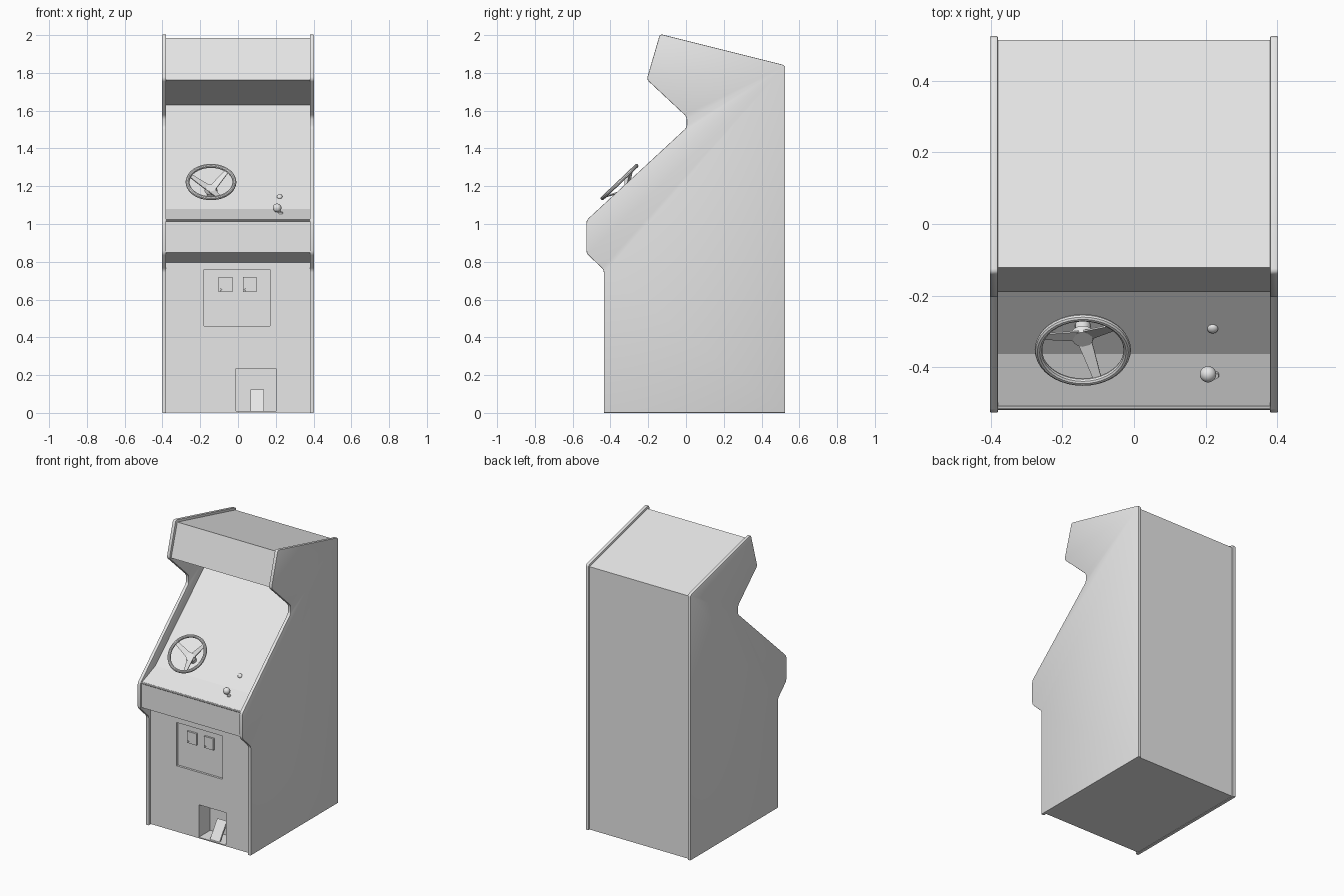
import bpy, bmesh, math
from mathutils import Vector, Matrix

if "Cube" in bpy.data.objects:
    bpy.data.objects.remove(bpy.data.objects["Cube"])

grey = bpy.data.materials.new("light grey")
grey.diffuse_color = (0.8, 0.8, 0.8, 1)
grey.use_nodes = True
grey.node_tree.nodes["Principled BSDF"].inputs["Base Color"].default_value = grey.diffuse_color


def finish(name, bm, smooth=True):
    bmesh.ops.recalc_face_normals(bm, faces=bm.faces)
    me = bpy.data.meshes.new(name)
    bm.to_mesh(me)
    bm.free()
    ob = bpy.data.objects.new(name, me)
    bpy.context.collection.objects.link(ob)
    me.materials.append(grey)
    if smooth:
        bpy.ops.object.select_all(action='DESELECT')
        ob.select_set(True)
        bpy.context.view_layer.objects.active = ob
        bpy.ops.object.shade_smooth_by_angle(angle=math.radians(35))
    return ob


def extrude_profile(pts, x0, x1):
    """Solid from a (y, z) profile extruded along x."""
    bm = bmesh.new()
    a = [bm.verts.new((x0, y, z)) for y, z in pts]
    b = [bm.verts.new((x1, y, z)) for y, z in pts]
    bm.faces.new(a)
    bm.faces.new(b[::-1])
    n = len(pts)
    for i in range(n):
        j = (i + 1) % n
        bm.faces.new((a[i], b[i], b[j], a[j]))
    bmesh.ops.recalc_face_normals(bm, faces=bm.faces)
    return bm


def box(name, x0, x1, y0, y1, z0, z1):
    bm = extrude_profile([(y0, z0), (y1, z0), (y1, z1), (y0, z1)], x0, x1)
    return finish(name, bm, False)


def rod(name, p, q, r1, r2, seg=16):
    p, q = Vector(p), Vector(q)
    d = q - p
    bm = bmesh.new()
    rot = d.to_track_quat('Z', 'Y').to_matrix().to_4x4()
    bmesh.ops.create_cone(bm, cap_ends=True, segments=seg, radius1=r1, radius2=r2,
                          depth=d.length, matrix=Matrix.Translation((p + q) / 2) @ rot)
    return finish(name, bm)


def ball(name, c, scale, rot=Matrix()):
    bm = bmesh.new()
    bmesh.ops.create_uvsphere(bm, u_segments=20, v_segments=12, radius=1,
                              matrix=Matrix.Translation(c) @ rot @ Matrix.Diagonal((*scale, 1)))
    return finish(name, bm)


# Side panels with softened outline and edges
SIDE = [(-0.435, 0), (0.525, 0), (0.525, 1.84), (-0.138, 2.006), (-0.208, 1.765),
        (0.003, 1.568), (0.003, 1.51), (-0.527, 1.02), (-0.527, 0.845), (-0.435, 0.757)]
for s, side in ((-1, "left"), (1, "right")):
    bm = extrude_profile(SIDE, 0.38 * s, 0.403 * s)
    corners = [e for e in bm.edges
               if abs(e.verts[0].co.x - e.verts[1].co.x) > 0.01 and e.verts[0].co.z > 0.1]
    bmesh.ops.bevel(bm, geom=corners, offset=0.014, segments=3, profile=0.5, affect='EDGES')
    rim = [e for e in bm.edges if abs(e.verts[0].co.x - e.verts[1].co.x) < 1e-5]
    bmesh.ops.bevel(bm, geom=rim, offset=0.004, segments=2, profile=0.5, affect='EDGES')
    finish(side + "_side_panel", bm)

# Cabinet body between the panels
BODY = [(-0.415, 0.003), (0.515, 0.003), (0.515, 1.826), (-0.122, 1.985), (-0.19, 1.762),
        (0.25, 1.63), (-0.363, 1.08), (-0.515, 1.02), (-0.517, 0.85), (-0.415, 0.797)]
body = finish("cabinet_body", extrude_profile(BODY, -0.382, 0.382), False)

# Coin door and pedal recesses
for name, dims in (("coin_cutter", (-0.18, 0.17, -0.5, -0.4, 0.46, 0.76)),
                   ("pedal_cutter", (-0.01, 0.2, -0.5, -0.29, 0.01, 0.235))):
    cutter = box(name, *dims)
    cutter.hide_render = True
    mod = body.modifiers.new(name, 'BOOLEAN')
    mod.operation = 'DIFFERENCE'
    mod.solver = 'EXACT'
    mod.object = cutter
    bpy.context.view_layer.objects.active = body
    bpy.ops.object.modifier_apply(modifier=name)
    bpy.data.objects.remove(cutter)

# Coin slots with return buttons
for i, x in enumerate((-0.066, 0.063)):
    box(f"coin_slot_{i + 1}", x - 0.036, x + 0.036, -0.413, -0.395, 0.64, 0.72)
    rod(f"coin_button_{i + 1}", (x - 0.025, -0.41, 0.652), (x - 0.025, -0.418, 0.652), 0.006, 0.005, 10)

# Foot pedal, leaning back
finish("foot_pedal", extrude_profile([(-0.40, 0.01), (-0.385, 0.01), (-0.31, 0.115),
                                      (-0.32, 0.125)], 0.065, 0.138))

# Trim strip on the control panel edge
rod("control_edge_trim", (-0.38, -0.514, 1.02), (0.38, -0.514, 1.02), 0.006, 0.006, 10)

# Steering wheel: rim, hub, three spokes, column
normal = Vector((0, -0.69, 0.724)).normalized()
up = Vector((0, 0.724, 0.69)).normalized()
centre = Vector((-0.143, -0.352, 1.222))
R, r, n, m = 0.124, 0.0105, 40, 10
bm = bmesh.new()
rings = []
for i in range(n):
    a = math.tau * i / n
    d = Vector((1, 0, 0)) * math.cos(a) + up * math.sin(a)
    rings.append([bm.verts.new(centre + d * (R + r * math.cos(t)) + normal * r * math.sin(t))
                  for t in (math.tau * k / m for k in range(m))])
for i in range(n):
    for k in range(m):
        p, q = rings[i], rings[(i + 1) % n]
        bm.faces.new((p[k], q[k], q[(k + 1) % m], p[(k + 1) % m]))
finish("steering_wheel_rim", bm)

hub = centre - normal * 0.05
rod("steering_hub", hub - normal * 0.012, hub + normal * 0.008, 0.034, 0.028, 24)
rod("steering_column", hub - normal * 0.055, hub, 0.022, 0.022)
for i, deg in enumerate((155, 45, 290)):
    a = math.radians(deg)
    d = Vector((1, 0, 0)) * math.cos(a) + up * math.sin(a)
    w = d.cross(normal).normalized()
    bm = bmesh.new()
    ends = []
    for c, hw in ((hub + d * 0.015, 0.02), (centre + d * R, 0.011)):
        ends.append([bm.verts.new(c + w * sx * hw + normal * sn * 0.003)
                     for sx, sn in ((-1, -1), (1, -1), (1, 1), (-1, 1))])
    a0, b0 = ends
    bm.faces.new(a0)
    bm.faces.new(b0)
    for k in range(4):
        bm.faces.new((a0[k], a0[(k + 1) % 4], b0[(k + 1) % 4], b0[k]))
    finish(f"steering_spoke_{i + 1}", bm)

# Gear lever and start button
rod("gear_lever_stick", (0.226, -0.42, 1.045), (0.21, -0.42, 1.085), 0.007, 0.006, 12)
rod("gear_lever_base", (0.226, -0.42, 1.05), (0.226, -0.425, 1.064), 0.014, 0.01, 16)
ball("gear_lever_knob", (0.207, -0.42, 1.085), (0.023, 0.023, 0.023))
tilt = normal.to_track_quat('Z', 'Y').to_matrix().to_4x4()
ball("start_button", (0.22, -0.293, 1.145), (0.015, 0.015, 0.01), tilt)
